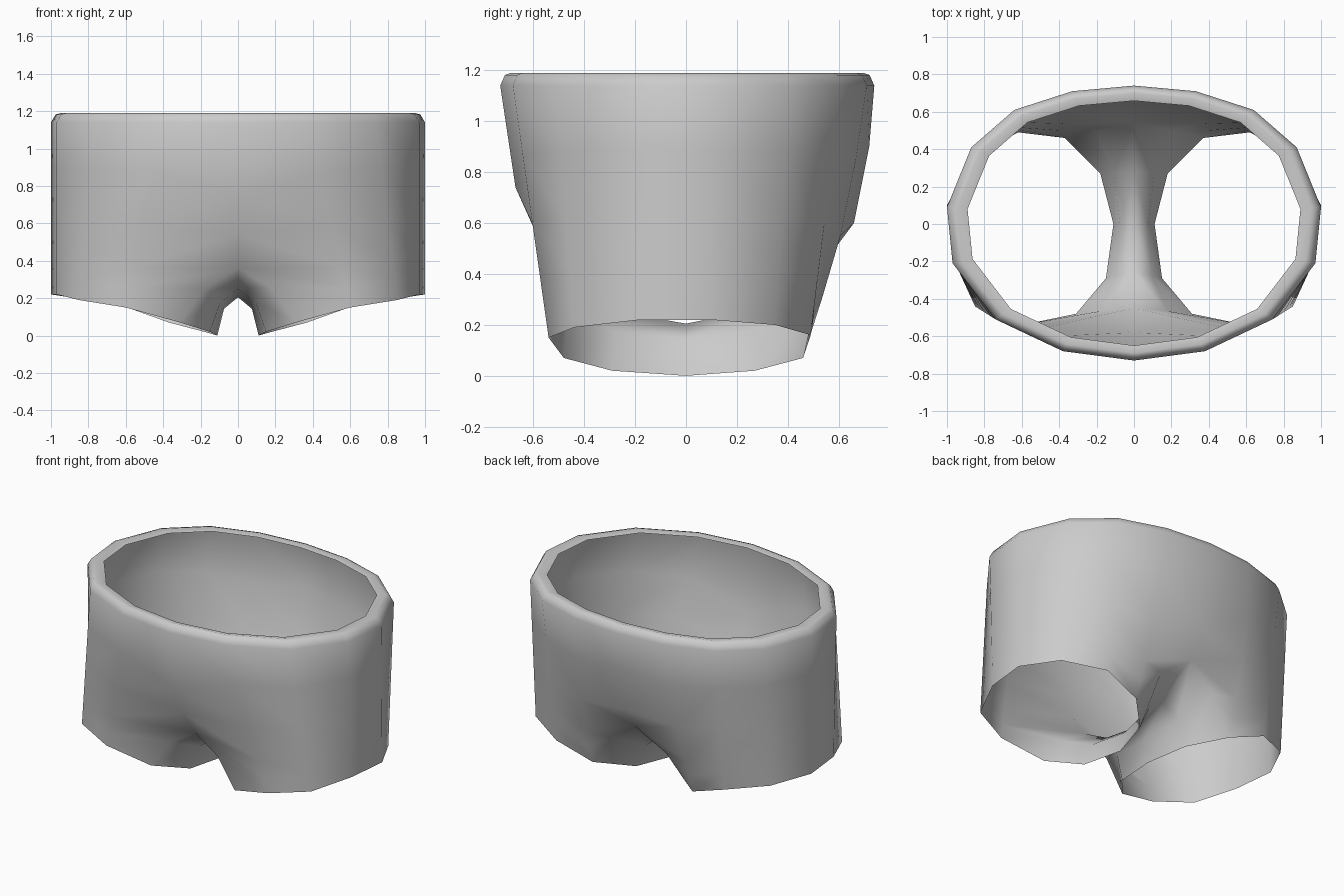
import bpy, bmesh
from mathutils import Vector

if "Cube" in bpy.data.objects:
    bpy.data.objects.remove(bpy.data.objects["Cube"])

# Right half of the waist outline, from front centre round to back centre
WAIST = [(0, -.73), (.38, -.68), (.74, -.51), (.97, -.21), (1, .09),
         (.87, .41), (.64, .61), (.33, .71), (0, .74)]
WAIST_Z = 1.14

# Leg hem: outer side front to back, then inner side back to front
HEM = [(.60, -.54, .15), (.85, -.44, .19), (.97, -.18, .22), (1, .10, .22),
       (.87, .35, .20), (.62, .49, .16), (.37, .46, .07),
       (.37, .46, .07), (.18, .27, .02), (.11, 0, 0), (.15, -.29, .02), (.31, -.48, .07)]
HEM = [Vector(p) for p in HEM]

# Crotch seam on the centre line, back to front
SEAM = [Vector(p) for p in [(0, .54, .44), (0, .28, .26), (0, 0, .205),
                            (0, -.26, .25), (0, -.45, .36)]]


def rim(scale, z):
    return [Vector((x * scale, y * scale, z)) for x, y in WAIST]


def sides(t, bulge=0):
    """Side columns between waist (t=0) and hem (t=1)."""
    pts = [Vector((*WAIST[i + 1], WAIST_Z)).lerp(HEM[i], t) for i in range(7)]
    pts[6].y += bulge
    return pts


bm = bmesh.new()


def add(points):
    return [bm.verts.new(p) for p in points]


def bridge(a, b, closed=False):
    n = len(a)
    for i in range(n if closed else n - 1):
        j = (i + 1) % n
        bm.faces.new((a[i], b[i], b[j], a[j]))


# Rolled waistband, then the body down to the hips
upper = [Vector((0, -.67, .74))] + sides(.27, .025) + [Vector((0, .72, .90))]
hips = [Vector((0, -.58, .54))] + sides(.55, .035) + [Vector((0, .66, .60))]
rows = [add(r) for r in (rim(.89, 1.18), rim(.945, 1.19), rim(.975, 1.182),
                         rim(1, WAIST_Z), upper, hips)]
for a, b in zip(rows, rows[1:]):
    bridge(a, b)

# Leg: split loop, mid loop and hem
split = sides(.78, .02) + SEAM
mid = [p.lerp(q, .5) for p, q in zip(split, HEM)]
for p in mid[7:]:
    p += Vector((.02, 0, .04))
split_v, mid_v, hem_v = add(split), add(mid), add(HEM)
bridge(rows[-1], [split_v[-1]] + split_v[:8])
bridge(split_v, mid_v, True)
bridge(mid_v, hem_v, True)

# Left half, welded along the centre line
bmesh.ops.remove_doubles(bm, verts=bm.verts[:], dist=.0005)
bmesh.ops.mirror(bm, geom=bm.verts[:] + bm.edges[:] + bm.faces[:], axis='X', merge_dist=.0005)
bmesh.ops.remove_doubles(bm, verts=bm.verts[:], dist=.0005)
bmesh.ops.recalc_face_normals(bm, faces=bm.faces[:])

# An open shell: make sure the outside faces outwards
bm.normal_update()
if sum(f.normal.x * f.calc_center_median().x * f.calc_area() for f in bm.faces) < 0:
    bmesh.ops.reverse_faces(bm, faces=bm.faces[:])

mesh = bpy.data.meshes.new("shorts")
bm.to_mesh(mesh)
bm.free()
mesh.shade_smooth()
shorts = bpy.data.objects.new("shorts", mesh)
bpy.context.collection.objects.link(shorts)

fabric = bpy.data.materials.new("grey fabric")
fabric.diffuse_color = (.6, .6, .6, 1)
fabric.use_nodes = True
fabric.node_tree.nodes["Principled BSDF"].inputs["Base Color"].default_value = fabric.diffuse_color
mesh.materials.append(fabric)
